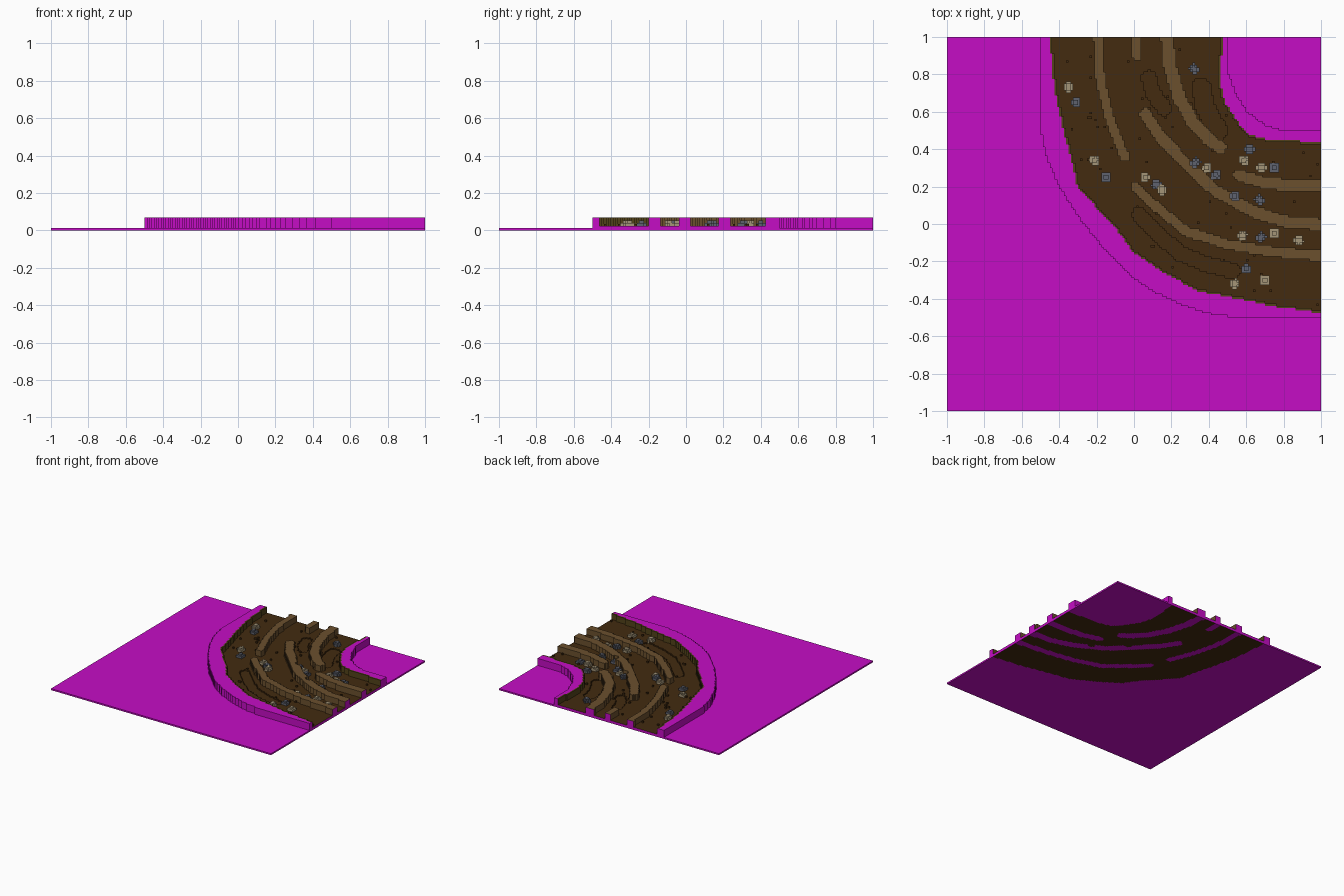
import bpy, bmesh, math, random
from mathutils import Vector
from mathutils.geometry import intersect_point_line

cube = bpy.data.objects.get("Cube")
if cube:
    bpy.data.objects.remove(cube, do_unlink=True)
random.seed(4)

N = 160                      # blocks along each side of the tile
S = 2 / N
BASE, PIT, FLOOR, TOP = 0.0125, 0.0125, 0.022, 0.07


def material(name, rgb):
    m = bpy.data.materials.new(name)
    m.diffuse_color = (*rgb, 1)
    m.use_nodes = True
    b = m.node_tree.nodes["Principled BSDF"]
    b.inputs["Base Color"].default_value = (*rgb, 1)
    b.inputs["Roughness"].default_value = 0.9
    return m


MATS = {
    "magenta": material("magenta", (0.56, 0.004, 0.56)),
    "soil": material("dark_soil", (0.056, 0.024, 0.005)),
    "ridge": material("tan_ridge", (0.147, 0.08, 0.027)),
    "edge": material("olive_edge", (0.085, 0.055, 0.010)),
    "grey": material("blue_grey_stone", (0.114, 0.122, 0.156)),
    "beige": material("beige_stone", (0.376, 0.305, 0.19)),
}

# Outlines of the raised banks and of the road between them
BANK_OUT = [(-.5, 1.1), (-.5, .5), (-.47, .36), (-.4, .2), (-.3, .04), (-.18, -.11), (0, -.29),
            (.12, -.37), (.25, -.43), (.4, -.48), (.54, -.5), (1.1, -.5), (1.1, 1.1)]
BANK_IN = [(.49, 1.1), (.5, .82), (.55, .69), (.61, .6), (.7, .53), (.78, .505), (1.1, .5), (1.1, 1.1)]
ROAD_OUT = [(-.435, 1.1), (-.43, .85), (-.4, .65), (-.36, .48), (-.32, .33), (-.29, .2), (-.2, .1),
            (-.1, 0), (0, -.14), (.1, -.21), (.2, -.27), (.35, -.35), (.55, -.385), (.75, -.43),
            (1.1, -.475), (1.1, 1.1)]
ROAD_IN = [(.465, 1.1), (.45, .75), (.48, .64), (.56, .52), (.62, .465), (.72, .44), (1.1, .42), (1.1, 1.1)]

# Ridges between the wheel ruts: half width, path
RIDGES = [
    (.026, [(-.2, 1.1), (-.18, .77), (-.13, .56), (-.05, .36)]),
    (.026, [(.01, 1.1), (.015, .9)]),
    (.036, [(.17, 1.1), (.19, .85), (.24, .68), (.31, .55), (.4, .45), (.46, .41)]),
    (.033, [(.06, .59), (.13, .48), (.27, .33), (.43, .18), (.65, .06), (.82, .01), (1.1, -.01)]),
    (.028, [(.01, .2), (.1, .11), (.28, -.04), (.5, -.11), (.75, -.15), (1.1, -.18)]),
    (.032, [(.56, .26), (.7, .22), (.85, .205), (1.1, .205)]),
]
# Sunken hollows in the ruts
HOLLOWS = [
    (.04, [(.08, .78), (.1, .7), (.16, .62)]),
    (.05, [(.36, .73), (.38, .62), (.45, .5)]),
    (.04, [(.03, .05), (.12, -.05), (.25, -.16), (.4, -.22), (.53, -.25)]),
]
STONES = {
    "beige": [(-.35, .73), (-.21, .34), (.06, .25), (.15, .18), (.39, .3), (.59, .34), (.68, .3),
              (.58, -.06), (.75, -.05), (.88, -.09), (.54, -.32), (.7, -.3)],
    "grey": [(-.31, .65), (-.15, .25), (.12, .21), (.32, .83), (.33, .33), (.44, .26), (.62, .4),
             (.75, .3), (.54, .15), (.67, .13), (.68, -.07), (.6, -.24)],
}


def inside(p, poly):
    hit = False
    for (ax, ay), (bx, by) in zip(poly, poly[1:] + poly[:1]):
        if (ay > p[1]) != (by > p[1]) and p[0] < (bx - ax) * (p[1] - ay) / (by - ay) + ax:
            hit = not hit
    return hit


def on_strip(p, strips):
    v = Vector((p[0], p[1], 0))
    for half, path in strips:
        for a, b in zip(path, path[1:]):
            a, b = Vector((*a, 0)), Vector((*b, 0))
            q, t = intersect_point_line(v, a, b)
            if (v - a.lerp(b, min(1, max(0, t)))).length < half:
                return True
    return False


def centre(i, j):
    return (-1 + (i + .5) * S, -1 + (j + .5) * S)


def classify(i, j):
    """Part and height of one block column."""
    p = centre(i, j)
    if not inside(p, BANK_OUT) or inside(p, BANK_IN):
        return "base_plate", BASE
    if not inside(p, ROAD_OUT):
        return "outer_bank", TOP
    if inside(p, ROAD_IN):
        return "inner_bank", TOP
    for colour, spots in STONES.items():
        for s in spots:
            d = math.dist(p, s)
            if d < .027:
                return colour + "_stones", .052 if d < .017 else .04
    if on_strip(p, RIDGES):
        return "rut_ridges", TOP
    if on_strip(p, HOLLOWS):
        return "road_floor", PIT
    return "road_floor", FLOOR + (S if random.random() < .008 else 0)


cells = {(i, j): classify(i, j) for i in range(N) for j in range(N)}
SIDES = [(1, 0), (0, 1), (-1, 0), (0, -1)]

# Turn the bank blocks that touch the road into an earth lining
road_parts = ("road_floor", "rut_ridges", "grey_stones", "beige_stones")
lining = [c for c, (part, h) in cells.items() if part.endswith("bank") and any(
    cells.get((c[0] + dx, c[1] + dy), ("", 0))[0] in road_parts for dx, dy in SIDES)]
for c in lining:
    cells[c] = ("bank_lining", TOP)

# Part: colour of top and sides, colour of underside
PARTS = {
    "base_plate": ("magenta", "magenta"), "outer_bank": ("magenta", "magenta"),
    "inner_bank": ("magenta", "magenta"), "bank_lining": ("edge", "magenta"),
    "road_floor": ("soil", "soil"), "rut_ridges": ("ridge", "magenta"),
    "grey_stones": ("grey", "soil"), "beige_stones": ("beige", "soil"),
}


def build(part, top_colour, under_colour):
    """Skin the block columns of one part, leaving out hidden faces."""
    bm = bmesh.new()
    slots = list(dict.fromkeys([top_colour, under_colour, "magenta"]))

    def quad(pts, colour):
        f = bm.faces.new([bm.verts.new(p) for p in pts])
        f.material_index = slots.index(colour)

    for (i, j), (kind, h) in cells.items():
        if kind != part:
            continue
        x, y = -1 + i * S, -1 + j * S
        ring = [(x + S, y), (x + S, y + S), (x, y + S), (x, y)]
        quad([(*p, h) for p in ring], top_colour)
        quad([(*p, 0) for p in reversed(ring)], under_colour)
        for k, (dx, dy) in enumerate(SIDES):
            near = cells.get((i + dx, j + dy))
            low = near[1] if near else 0
            if low < h:
                a, b = ring[k], ring[(k + 1) % 4]
                # The cut rim of the tile stays magenta
                quad([(*a, low), (*b, low), (*b, h), (*a, h)], top_colour if near else "magenta")
    bmesh.ops.remove_doubles(bm, verts=bm.verts, dist=1e-5)
    bmesh.ops.dissolve_limit(bm, angle_limit=.01, verts=bm.verts, edges=bm.edges, delimit={'MATERIAL'})
    me = bpy.data.meshes.new(part)
    bm.to_mesh(me)
    bm.free()
    for s in slots:
        me.materials.append(MATS[s])
    bpy.context.collection.objects.link(bpy.data.objects.new(part, me))


for part, colours in PARTS.items():
    build(part, *colours)
